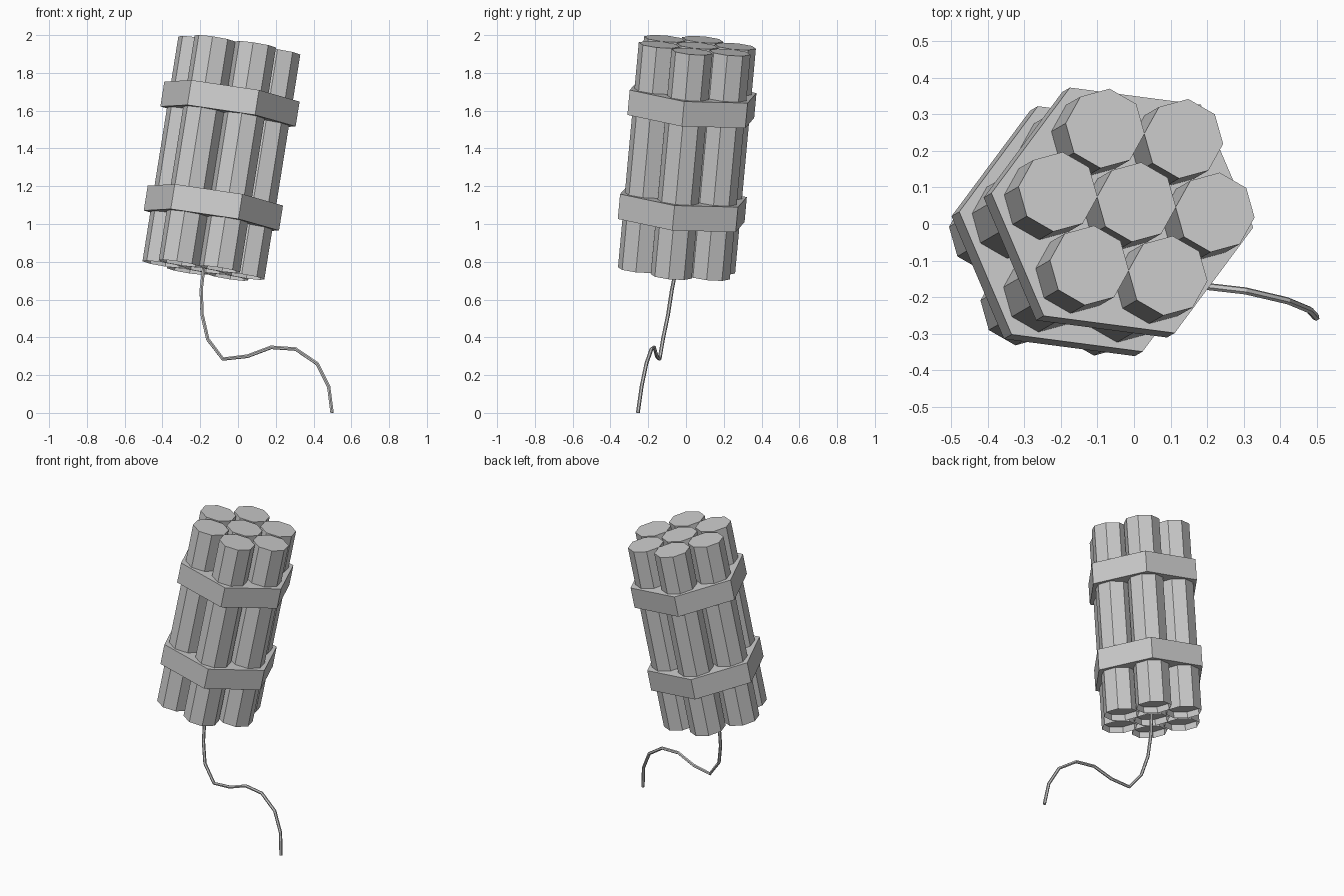
import bpy, bmesh
from math import radians, cos, sin, pi
from mathutils import Vector, Matrix

if "Cube" in bpy.data.objects:
    bpy.data.objects.remove(bpy.data.objects["Cube"])

BASE = Vector((-0.183, -0.05, 0.755))
TOP = Vector((0.007, 0.06, 1.945))
AXIS = TOP - BASE
LENGTH = AXIS.length
TILT = Matrix.Translation(BASE) @ Vector((0, 0, 1)).rotation_difference(AXIS).to_matrix().to_4x4()
TURN = radians(-7)


def prism(name, sides, radius, z0, z1, x=0, y=0, recess=False):
    """Upright prism in the bundle's own frame, then tilted into place."""
    bm = bmesh.new()
    ring = [(x + radius * cos(TURN + 2 * pi * i / sides),
             y + radius * sin(TURN + 2 * pi * i / sides)) for i in range(sides)]
    low = [bm.verts.new((px, py, z0)) for px, py in ring]
    high = [bm.verts.new((px, py, z1)) for px, py in ring]
    bottom = bm.faces.new(low[::-1])
    bm.faces.new(high)
    for i in range(sides):
        j = (i + 1) % sides
        bm.faces.new((low[i], low[j], high[j], high[i]))
    if recess:
        bmesh.ops.inset_region(bm, faces=[bottom], thickness=0.024)
        new = bmesh.ops.extrude_discrete_faces(bm, faces=[bottom])["faces"]
        bmesh.ops.translate(bm, vec=(0, 0, 0.04), verts=new[0].verts[:])
    bmesh.ops.recalc_face_normals(bm, faces=bm.faces[:])
    mesh = bpy.data.meshes.new(name)
    bm.to_mesh(mesh)
    bm.free()
    obj = bpy.data.objects.new(name, mesh)
    obj.matrix_world = TILT
    bpy.context.collection.objects.link(obj)
    return obj


# Seven octagonal sticks: one in the middle, six around it
prism("centre_stick", 8, 0.11, 0, LENGTH, recess=True)
for k in range(6):
    a = TURN + k * pi / 3
    prism(f"outer_stick_{k + 1}", 8, 0.11, 0, LENGTH,
          0.219 * cos(a), 0.219 * sin(a), recess=True)

# Two hexagonal straps around the bundle
for name, z in (("lower_strap", 0.335), ("upper_strap", 0.895)):
    prism(name, 6, 0.365, z - 0.067, z + 0.067)

# Fuse hanging from the middle stick
path = [(-0.178, -0.045, 0.80), (-0.195, -0.075, 0.65), (-0.19, -0.095, 0.52),
        (-0.16, -0.122, 0.39), (-0.08, -0.14, 0.285), (0.05, -0.155, 0.30),
        (0.175, -0.168, 0.347), (0.305, -0.183, 0.338), (0.42, -0.21, 0.26),
        (0.48, -0.235, 0.14), (0.498, -0.255, 0.0)]
curve = bpy.data.curves.new("fuse", "CURVE")
curve.dimensions = "3D"
curve.bevel_depth = 0.01
curve.bevel_resolution = 1
curve.use_fill_caps = True
spline = curve.splines.new("POLY")
spline.points.add(len(path) - 1)
for point, co in zip(spline.points, path):
    point.co = (*co, 1)
spline.use_smooth = False
bpy.context.collection.objects.link(bpy.data.objects.new("fuse", curve))
